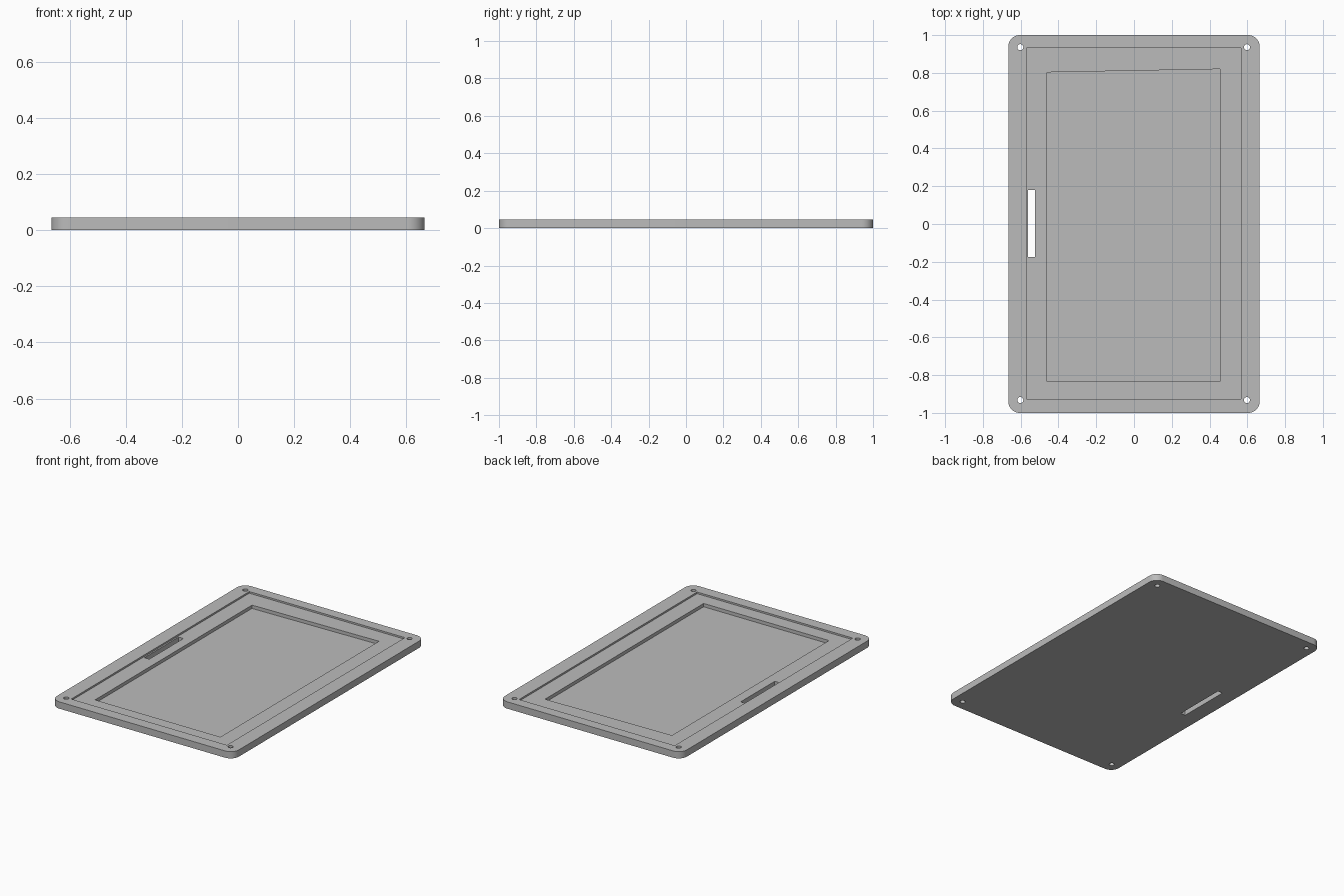
import bpy, bmesh, math

if "Cube" in bpy.data.objects:
    bpy.data.objects.remove(bpy.data.objects["Cube"], do_unlink=True)

HEIGHT = 0.045
LEDGE = 0.034   # floor of the shallow recess
FLOOR = 0.012   # floor of the deep recess
GREY = (0.5, 0.5, 0.5, 1)

grey = bpy.data.materials.new("plain grey")
grey.use_nodes = True
grey.diffuse_color = GREY
grey.node_tree.nodes["Principled BSDF"].inputs["Base Color"].default_value = GREY


def prism(name, outline, z0, z1):
    """Extrude a flat outline from z0 to z1."""
    bm = bmesh.new()
    base = bm.faces.new([bm.verts.new((x, y, z0)) for x, y in outline])
    top = bmesh.ops.extrude_face_region(bm, geom=[base])["geom"]
    verts = [v for v in top if isinstance(v, bmesh.types.BMVert)]
    bmesh.ops.translate(bm, verts=verts, vec=(0, 0, z1 - z0))
    bmesh.ops.recalc_face_normals(bm, faces=bm.faces)
    mesh = bpy.data.meshes.new(name)
    bm.to_mesh(mesh)
    bm.free()
    mesh.materials.append(grey)
    obj = bpy.data.objects.new(name, mesh)
    bpy.context.collection.objects.link(obj)
    return obj


def arc(cx, cy, r, start, sweep, steps):
    return [(cx + r * math.cos(start + sweep * i / steps),
             cy + r * math.sin(start + sweep * i / steps)) for i in range(steps + 1)]


def rectangle(x0, x1, y0, y1):
    return [(x0, y0), (x1, y0), (x1, y1), (x0, y1)]


def rounded(hx, hy, r):
    points = []
    for i, (sx, sy) in enumerate([(1, 1), (-1, 1), (-1, -1), (1, -1)]):
        points += arc(sx * (hx - r), sy * (hy - r), r, i * math.pi / 2, math.pi / 2, 12)
    return points


# Plate with rounded corners
plate = prism("tray_plate", rounded(0.665, 1, 0.06), 0, HEIGHT)

# Shallow recess, deep recess with a slightly slanted back edge, side slot
cutters = [
    prism("shallow_recess_cutter", rectangle(-0.57, 0.567, -0.926, 0.932), LEDGE, 0.1),
    prism("deep_recess_cutter",
          [(-0.46, -0.835), (0.456, -0.835), (0.456, 0.82), (-0.46, 0.803)], FLOOR, 0.1),
    prism("slot_cutter", rectangle(-0.56, -0.525, -0.176, 0.18), -0.05, 0.1),
]

# Corner screw holes
for x in (-0.602, 0.598):
    for y in (-0.932, 0.936):
        ring = arc(x, y, 0.016, 0, math.tau, 24)[:-1]
        cutters.append(prism("screw_hole_cutter", ring, -0.05, 0.1))

# Cut everything out of the plate
bpy.context.view_layer.objects.active = plate
plate.select_set(True)
for cutter in cutters:
    cut = plate.modifiers.new("cut", "BOOLEAN")
    cut.operation = "DIFFERENCE"
    cut.solver = "EXACT"
    cut.object = cutter
    bpy.ops.object.modifier_apply(modifier=cut.name)
    bpy.data.objects.remove(cutter, do_unlink=True)

bpy.ops.object.shade_smooth_by_angle(angle=math.radians(30))
